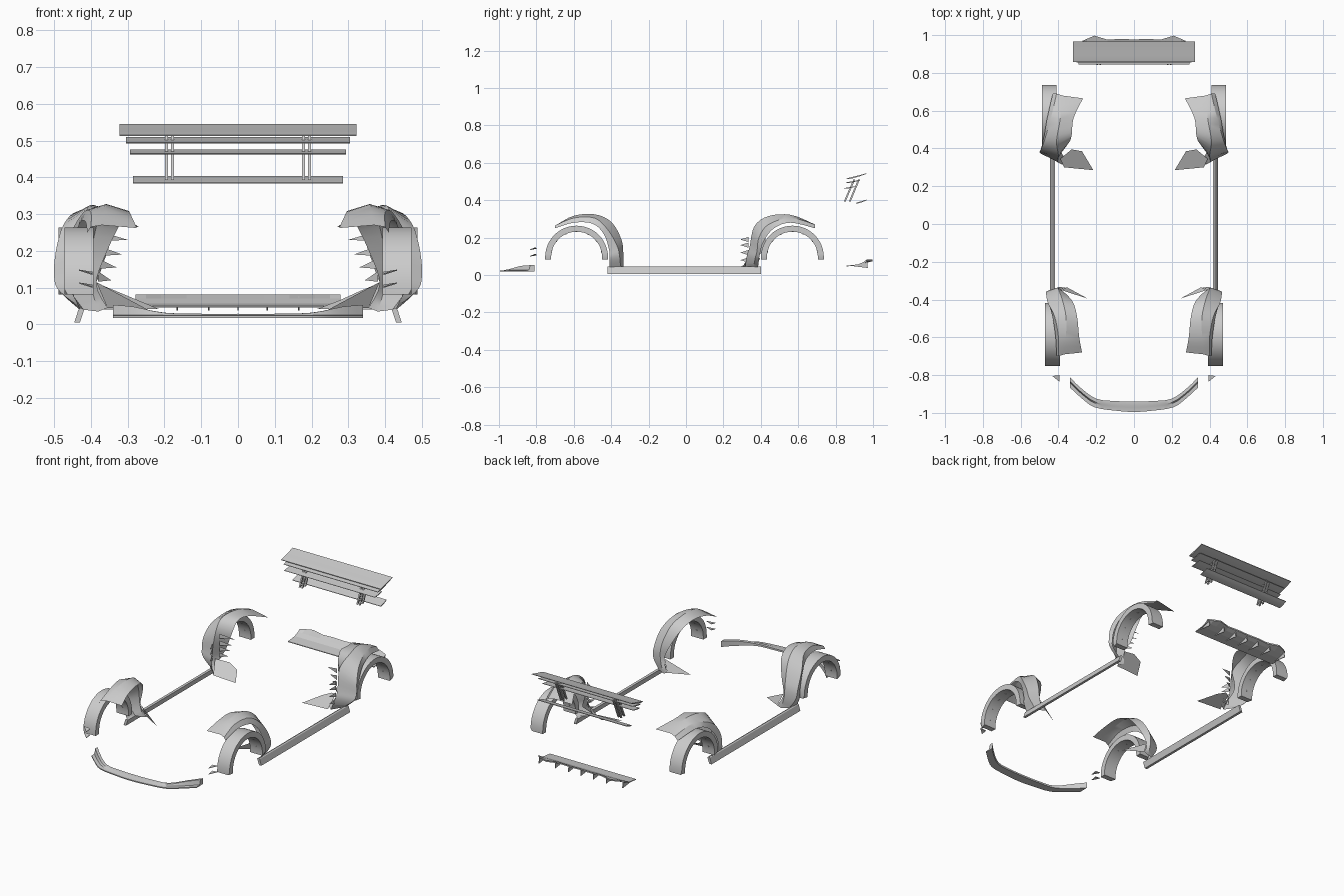
import bpy, bmesh, math
from mathutils import Vector, Matrix

if "Cube" in bpy.data.objects:
    bpy.data.objects.remove(bpy.data.objects["Cube"])

grey = bpy.data.materials.new("satin_grey")
grey.diffuse_color = (0.6, 0.6, 0.6, 1)
grey.use_nodes = True
grey.node_tree.nodes["Principled BSDF"].inputs["Base Color"].default_value = grey.diffuse_color


def finish(name, bm, smooth=None):
    bmesh.ops.recalc_face_normals(bm, faces=bm.faces)
    me = bpy.data.meshes.new(name)
    bm.to_mesh(me)
    bm.free()
    me.materials.append(grey)
    ob = bpy.data.objects.new(name, me)
    bpy.context.collection.objects.link(ob)
    if smooth:
        bpy.ops.object.select_all(action='DESELECT')
        ob.select_set(True)
        bpy.context.view_layer.objects.active = ob
        bpy.ops.object.shade_smooth_by_angle(angle=math.radians(smooth))
    return ob


def loft(bm, sections, closed=True):
    """Skin a row of equal sized sections; closed ones get end caps."""
    rows = [[bm.verts.new(p) for p in s] for s in sections]
    n = len(rows[0])
    for a, b in zip(rows, rows[1:]):
        for i in range(n if closed else n - 1):
            j = (i + 1) % n
            bm.faces.new((a[i], a[j], b[j], b[i]))
    if closed:
        bm.faces.new(rows[0])
        bm.faces.new(rows[-1][::-1])


def mirrored(ob):
    m = ob.modifiers.new("mirror", 'MIRROR')
    m.use_mirror_merge = False
    return ob


def spline(points, steps=4):
    """Catmull-Rom resampling of a list of points."""
    pts = [Vector(p) for p in points]
    out = []
    for i in range(len(pts) - 1):
        p0, p1, p2, p3 = (pts[max(i - 1, 0)], pts[i], pts[i + 1],
                          pts[min(i + 2, len(pts) - 1)])
        for k in range(steps):
            t = k / steps
            out.append(0.5 * (2 * p1 + (p2 - p0) * t
                              + (2 * p0 - 5 * p1 + 4 * p2 - p3) * t * t
                              + (3 * p1 - p0 - 3 * p2 + p3) * t ** 3))
    return out + [pts[-1]]


# Wheel arch rings with clipped feet and bolts on the inner band
def arch(name, cy, x0, x1):
    bm = bmesh.new()
    cz, ro, ri = 0.096, 0.168, 0.136
    prof = [(x0, ri), (x1, ri), (x1, ro), (x0, ro)]
    foot = [(x0, ri), (x1, ri), (x1, ro - .014), (x1 - .014, ro), (x0 + .004, ro)]
    foot = [(x0, ri), (x1, ri), (x1 - .008, ro), (x0, ro)]
    secs = [[(x, cy - r, 0.082) for x, r in foot]]
    for k in range(25):
        a = math.pi * k / 24
        secs.append([(x, cy - r * math.cos(a), cz + r * math.sin(a)) for x, r in prof])
    secs.append([(x, cy + r, 0.082) for x, r in foot])
    loft(bm, secs)
    for k in range(7):
        a = math.pi * (k + 0.5) / 7
        d = Vector((0, -math.cos(a), math.sin(a)))
        rot = d.to_track_quat('Z', 'Y').to_matrix().to_4x4()
        at = Vector(((x0 + x1) / 2, cy, cz)) + d * ri
        bmesh.ops.create_cone(bm, cap_ends=True, segments=8, radius1=0.005, radius2=0.005,
                              depth=0.004, matrix=Matrix.Translation(at) @ rot)
    mirrored(finish(name, bm, 30))


arch("front_arch_ring", -0.585, 0.393, 0.472)
arch("rear_arch_ring", 0.569, 0.41, 0.488)


# Fender skins: each section runs inner edge, crown, shoulder, lip;
# loose shards are the torn spikes and the wedge at the foot
def fender(name, secs, shards):
    bm = bmesh.new()
    rails = [spline([s[i] for s in secs]) for i in range(4)]
    loft(bm, list(zip(*rails)), closed=False)
    for s in shards:
        bm.faces.new([bm.verts.new(p) for p in s])
    mirrored(finish(name, bm, 32))


def spike(x, y, z, tip):
    return [(x, y, z + .014), (x, y, z - .014), tip]


fender("front_fender", [
    [(.275, -.68, .262), (.37, -.69, .27), (.40, -.70, .265), (.41, -.70, .25)],
    [(.29, -.60, .295), (.36, -.60, .317), (.40, -.60, .305), (.415, -.60, .28)],
    [(.30, -.50, .308), (.36, -.49, .325), (.42, -.49, .305), (.43, -.50, .275)],
    [(.32, -.42, .275), (.38, -.40, .285), (.455, -.42, .245), (.445, -.44, .22)],
    [(.36, -.37, .19), (.40, -.345, .19), (.465, -.37, .16), (.45, -.41, .13)],
    [(.385, -.35, .11), (.40, -.335, .11), (.46, -.355, .10), (.45, -.41, .09)],
    [(.355, -.335, .045), (.38, -.335, .035), (.42, -.35, .04), (.43, -.41, .04)],
], [[(.385, -.35, .115), (.355, -.335, .045), (.245, -.395, .04)]])

fender("rear_fender", [
    [(.27, .665, .265), (.38, .68, .275), (.41, .69, .27), (.43, .69, .25)],
    [(.32, .56, .30), (.39, .56, .322), (.44, .56, .305), (.46, .56, .28)],
    [(.33, .47, .305), (.41, .44, .315), (.475, .44, .27), (.475, .47, .25)],
    [(.345, .43, .23), (.40, .365, .26), (.495, .39, .20), (.488, .415, .18)],
    [(.375, .42, .14), (.405, .34, .15), (.50, .38, .13), (.488, .395, .11)],
    [(.385, .38, .10), (.40, .325, .10), (.485, .37, .09), (.475, .39, .08)],
    [(.35, .33, .05), (.38, .315, .035), (.42, .36, .04), (.43, .385, .04)],
], [spike(.38, .37, z, (.30 + .015 * k, .40, z - .01))
    for k, z in enumerate((.24, .20, .165, .13))]
   + [spike(.40, .335, z, (.385, .29, z)) for z in (.08, .12, .16, .19)]
   + [[(.39, .345, .115), (.33, .395, .09), (.275, .385, .065),
       (.215, .285, .042), (.37, .30, .04)]])

# Side skirts
bm = bmesh.new()
loft(bm, [[(.418, y, .040), (.428, y, .045), (.434, y, .04), (.445, y, .005), (.430, y, .005)]
          for y in (-.42, .40)])
mirrored(finish("side_skirt", bm))

# Front splitter: stepped lip swept round the nose, rising at the tips
half = [((.34, -.865), (.34, -.81), .053), ((.28, -.92), (.285, -.865), .048),
        ((.21, -.97), (.20, -.925), .032), ((.10, -.988), (.10, -.937), .029),
        ((0, -.995), (0, -.94), .029)]
line = half + [((-o[0], o[1]), (-i[0], i[1]), h) for o, i, h in half[-2::-1]]
outer = spline([(o[0], o[1], h) for o, i, h in line], 3)
inner = spline([(i[0], i[1], h) for o, i, h in line], 3)
secs = []
for o, i in zip(outer, inner):
    m, n, h = o.lerp(i, .45), o.lerp(i, .6), o.z
    secs.append([(o.x, o.y, .018), (o.x, o.y, .024), (m.x, m.y, .026),
                 (n.x, n.y, h), (i.x, i.y, h), (i.x, i.y, .019)])
bm = bmesh.new()
loft(bm, secs)
finish("front_splitter", bm, 30)

# Canards ahead of the front wheels
bm = bmesh.new()
for z in (.105, .14):
    loft(bm, [[(.395, -.80, z + d), (.395, -.835, z - .006 + d), (.432, -.805, z + .006 + d)]
              for d in (0, .003)])
mirrored(finish("canard", bm))


# Rear wing slats: cambered blades from (y0, z0) up to (y1, z1)
def slat(name, w, y0, z0, y1, z1, t, sag):
    top, low = [], []
    for k in range(7):
        u = k / 6
        y, z = y0 + (y1 - y0) * u, z0 + (z1 - z0) * u - sag * 4 * u * (1 - u)
        h = t * (0.35 + 1.3 * math.sqrt(u) * (1 - u))
        top.append((y, z + h / 2))
        low.append((y, z - h / 2))
    prof = top + low[::-1]
    bm = bmesh.new()
    loft(bm, [[(x, y, z) for y, z in prof] for x in (-w, w)])
    finish(name, bm, 40)


slat("wing_top", .322, .858, .514, .965, .543, .009, .002)
slat("wing_second", .305, .855, .494, .93, .508, .007, .002)
slat("wing_third", .293, .845, .464, .91, .475, .006, .002)
slat("wing_base", .285, .91, .385, .965, .402, .008, .002)

# Wing uprights, in pairs
bm = bmesh.new()
for x in (.178, .194):
    for y0, y1 in ((.848, .90), (.875, .925)):
        loft(bm, [[(x + a * .004, y + b * .005, z) for a, b in
                   ((-1, -1), (1, -1), (1, 1), (-1, 1))]
                  for y, z in ((y0, .392), (y1, .512))])
mirrored(finish("wing_upright", bm))

# Rear diffuser: ramped plate with a scalloped trailing edge
edge = [(0, .977), (.07, .98), (.14, .976), (.21, .997), (.25, .98), (.278, .965)]
edge = [(-x, y) for x, y in edge[:0:-1]] + edge
bm = bmesh.new()
loft(bm, [[(x, .858, .05), (x, .92, .057), (x, .95, .07), (x, yr, .082),
           (x, yr, .074), (x, .955, .063), (x, .92, .052), (x, .858, .046)]
          for x, yr in edge])
finish("diffuser", bm)

# Diffuser fins
bm = bmesh.new()
for x in (-.27, -.165, -.08, 0, .08, .165, .27):
    loft(bm, [[(x + d, .875, .05), (x + d, .925, .056), (x + d, .968, .076),
               (x + d, .972, .038)] for d in (-.002, .002)])
finish("diffuser_fins", bm)
